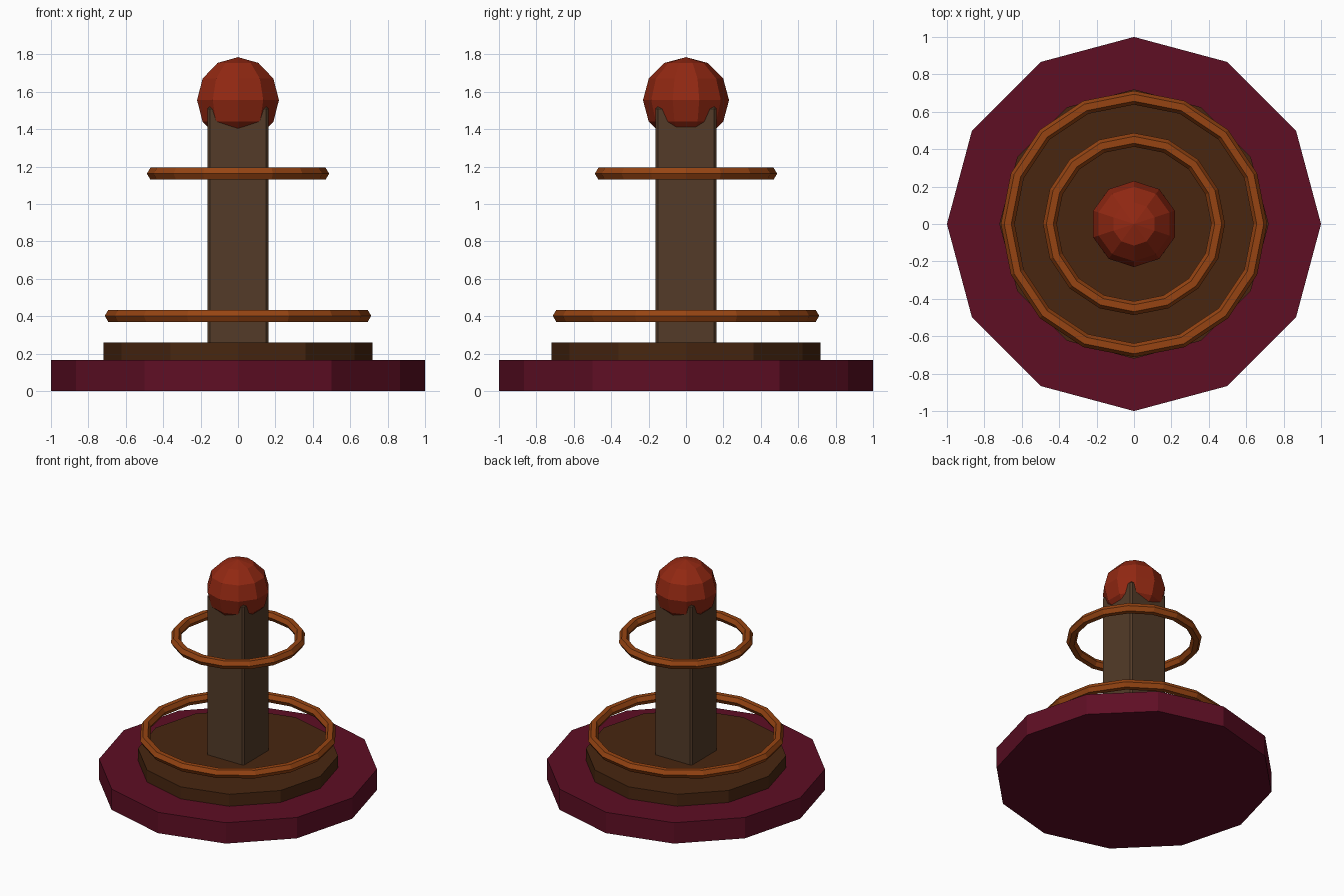
import bpy

if "Cube" in bpy.data.objects:
    bpy.data.objects.remove(bpy.data.objects["Cube"])


def material(name, srgb):
    """Flat colour given as 0-255 sRGB, stored linear."""
    lin = [((c / 255 + 0.055) / 1.055) ** 2.4 if c > 10 else c / 255 / 12.92 for c in srgb]
    m = bpy.data.materials.new(name)
    m.diffuse_color = (*lin, 1)
    m.use_nodes = True
    m.node_tree.nodes["Principled BSDF"].inputs["Base Color"].default_value = m.diffuse_color
    return m


def finish(name, mat):
    o = bpy.context.object
    o.name = name
    o.data.materials.append(mat)
    return o


def disc(name, radius, z0, z1, mat):
    bpy.ops.mesh.primitive_cylinder_add(vertices=12, radius=radius, depth=z1 - z0,
                                        location=(0, 0, (z0 + z1) / 2))
    return finish(name, mat)


def ring(name, radius, z, mat):
    bpy.ops.mesh.primitive_torus_add(major_segments=16, minor_segments=6, major_radius=radius,
                                     minor_radius=0.037, location=(0, 0, z))
    return finish(name, mat)


crimson = material("dark crimson", (94, 14, 36))
dark_wood = material("dark wood", (72, 38, 16))
post_wood = material("post wood", (83, 59, 40))
bronze = material("bronze", (150, 68, 18))
red = material("rust red", (146, 40, 18))

# Stepped base
disc("base", 1.0, 0, 0.165, crimson)
disc("upper_step", 0.72, 0.165, 0.26, dark_wood)

# Square post with slightly bevelled edges
bpy.ops.mesh.primitive_cube_add(size=1, location=(0, 0, 0.88))
post = finish("post", post_wood)
post.dimensions = (0.326, 0.326, 1.28)
bpy.ops.object.transform_apply(location=False, rotation=False, scale=True)
bevel = post.modifiers.new("edge_bevel", 'BEVEL')
bevel.width = 0.012
bevel.segments = 1

# Floating rings
ring("lower_ring", 0.675, 0.402, bronze)
ring("upper_ring", 0.45, 1.162, bronze)

# Ball on top
bpy.ops.mesh.primitive_uv_sphere_add(segments=10, ring_count=6, radius=0.23, location=(0, 0, 1.555))
finish("top_ball", red)
